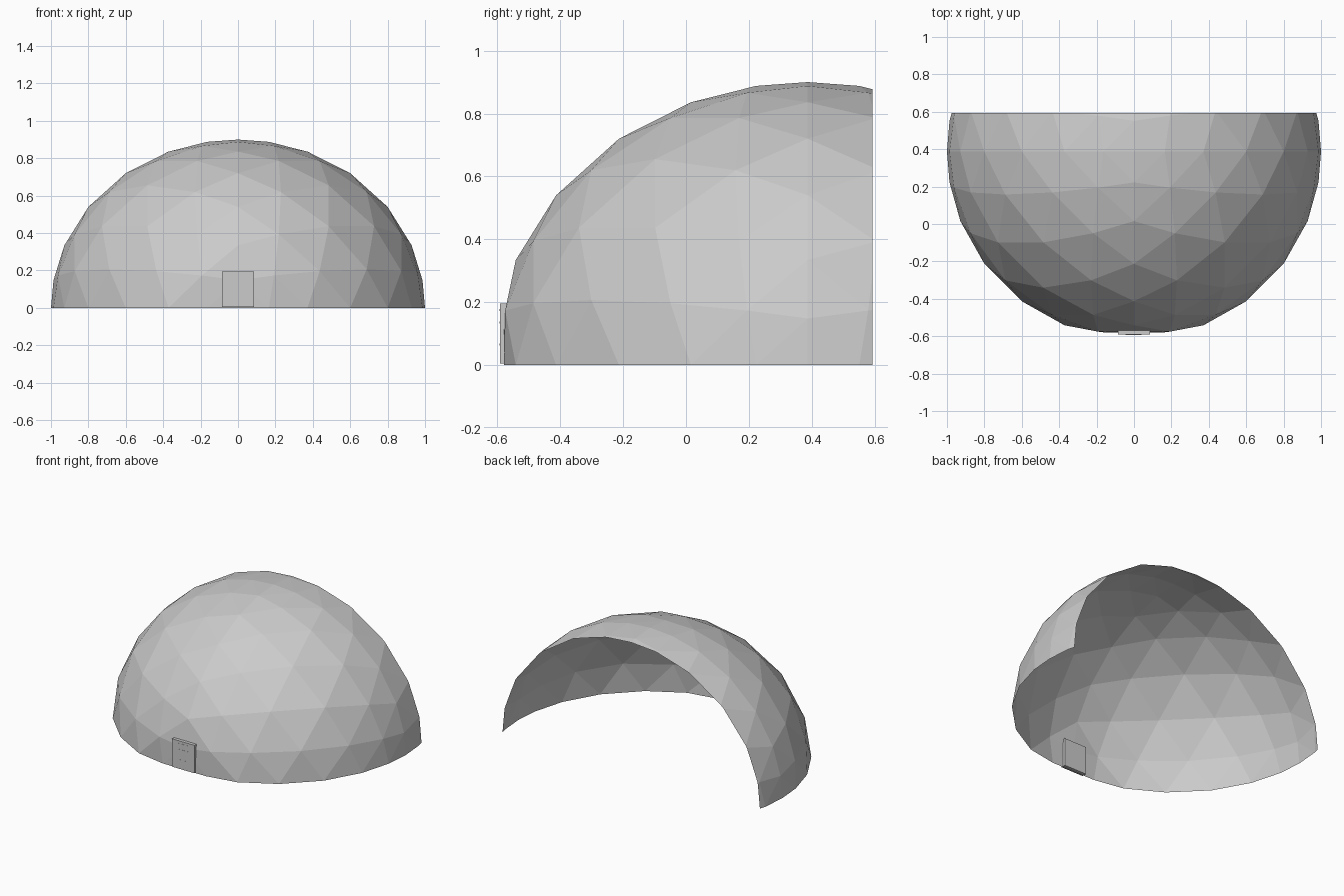
import bpy, bmesh
from mathutils import Vector

if "Cube" in bpy.data.objects:
    bpy.data.objects.remove(bpy.data.objects["Cube"])

FREQ = 7            # segments per quarter turn of the geodesic grid
CY = 0.387          # dome centre in y
HEIGHT = 0.9
FRONT = -0.579      # flattened patch behind the door
BACK = 0.593        # open cut


def finish(bm, name):
    me = bpy.data.meshes.new(name)
    bm.to_mesh(me)
    bm.free()
    ob = bpy.data.objects.new(name, me)
    bpy.context.collection.objects.link(ob)
    return ob


def box(name, x0, x1, y0, y1, z0, z1):
    bm = bmesh.new()
    bmesh.ops.create_cube(bm, size=1)
    for v in bm.verts:
        v.co = Vector(((x0 + x1) / 2 + v.co.x * (x1 - x0),
                       (y0 + y1) / 2 + v.co.y * (y1 - y0),
                       (z0 + z1) / 2 + v.co.z * (z1 - z0)))
    return finish(bm, name)


# Dome shell: four octahedral octants, subdivided and pushed onto an ellipsoid
bm = bmesh.new()


def grid_point(i, j, sx, sy):
    p = Vector((sx * i, sy * j, FREQ - i - j)).normalized()
    return (p.x, max(CY + p.y, FRONT), p.z * HEIGHT)


for sx in (1, -1):
    for sy in (1, -1):
        for i in range(FREQ):
            for j in range(FREQ - i):
                tris = [((i, j), (i + 1, j), (i, j + 1))]
                if i + j < FREQ - 1:
                    tris.append(((i + 1, j), (i + 1, j + 1), (i, j + 1)))
                for t in tris:
                    bm.faces.new([bm.verts.new(grid_point(a, b, sx, sy)) for a, b in t])
bmesh.ops.remove_doubles(bm, verts=bm.verts, dist=1e-4)

# Slice the back open
bmesh.ops.bisect_plane(bm, geom=bm.verts[:] + bm.edges[:] + bm.faces[:],
                       plane_co=(0, BACK, 0), plane_no=(0, 1, 0), clear_outer=True)
bmesh.ops.recalc_face_normals(bm, faces=bm.faces)
top = max(bm.faces, key=lambda f: f.calc_center_median().z)
if top.normal.z < 0:
    bmesh.ops.reverse_faces(bm, faces=bm.faces)
finish(bm, "dome_shell")

# Door panel on the front with thin slats
box("door", -0.085, 0.085, -0.592, -0.56, 0.004, 0.195)
for k, z in enumerate((0.065, 0.135, 0.175)):
    box(f"door_slat_{k + 1}", -0.045, 0.04, -0.593, -0.585, z - 0.003, z + 0.003)
